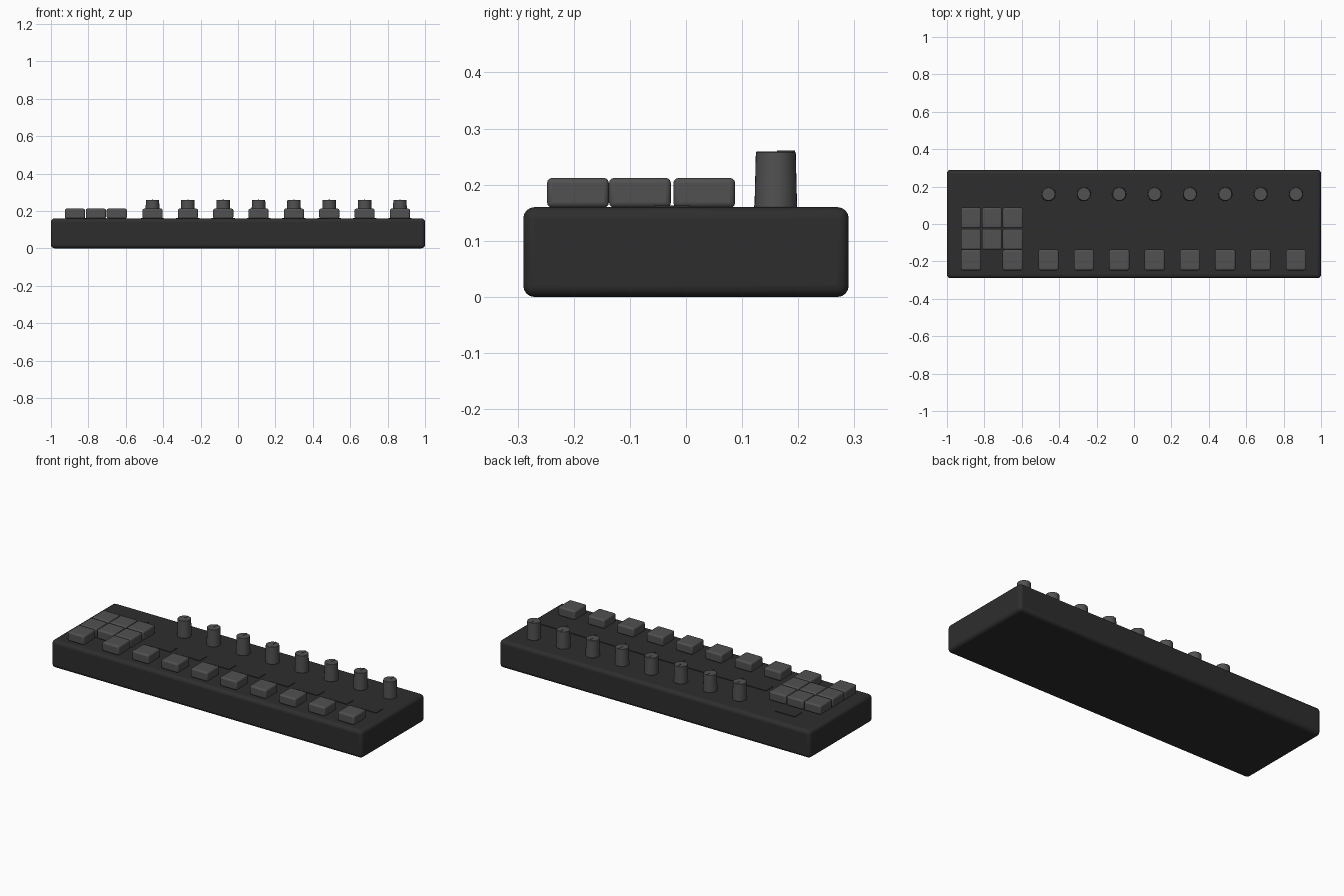
import bpy, bmesh, math

if "Cube" in bpy.data.objects:
    bpy.data.objects.remove(bpy.data.objects["Cube"])


def material(name, v):
    m = bpy.data.materials.new(name)
    m.diffuse_color = (v, v, v, 1)
    m.use_nodes = True
    m.node_tree.nodes["Principled BSDF"].inputs["Base Color"].default_value = m.diffuse_color
    return m


CASE = material("charcoal", 0.027)
CAP = material("dark grey", 0.082)


def finish(name, bm, mat, loc, bevel=0.0, segments=3):
    me = bpy.data.meshes.new(name)
    bm.to_mesh(me)
    bm.free()
    me.materials.append(mat)
    ob = bpy.data.objects.new(name, me)
    ob.location = loc
    bpy.context.collection.objects.link(ob)
    if bevel:
        mod = ob.modifiers.new("bevel", "BEVEL")
        mod.width = bevel
        mod.segments = segments
        mod.limit_method = "ANGLE"
        mod.angle_limit = math.radians(40)
    bpy.ops.object.select_all(action="DESELECT")
    ob.select_set(True)
    bpy.context.view_layer.objects.active = ob
    bpy.ops.object.shade_smooth_by_angle(angle=math.radians(35))
    return ob


def box(name, size, loc, mat, bevel=0.0, segments=3):
    bm = bmesh.new()
    bmesh.ops.create_cube(bm, size=1)
    bmesh.ops.scale(bm, vec=size, verts=bm.verts)
    return finish(name, bm, mat, loc, bevel, segments)


def knob(name, x, y):
    bm = bmesh.new()
    bmesh.ops.create_cone(bm, cap_ends=True, segments=32,
                          radius1=0.038, radius2=0.0355, depth=0.1)
    finish(name, bm, CAP, (x, y, 0.209), 0.002, 2)
    # pointer line on the knob top
    box(name + "_pointer", (0.006, 0.032, 0.004), (x, y + 0.018, 0.2588), CAP)


# Case
box("case", (2, 0.58, 0.16), (0, 0, 0.08), CASE, 0.02, 4)

# Key grid on the left, with a gap in the middle of the front row
KEY = (0.108, 0.11, 0.053)
for r, y in enumerate((0.0325, -0.082, -0.1925)):
    for c in range(3):
        if (r, c) != (2, 1):
            box(f"grid_key_{r}_{c}", KEY, (-0.872 + 0.112 * c, y, 0.1855), CAP, 0.009)

# Eight channels: knob, label plate and key
for i in range(8):
    x = -0.457 + 0.189 * i
    knob(f"knob_{i}", x, 0.16)
    box(f"channel_plate_{i}", (0.125, 0.064, 0.006), (x, -0.025, 0.160), CASE)
    box(f"channel_key_{i}", KEY, (x, -0.1925, 0.1855), CAP, 0.009)

# Small plate above the key grid
box("corner_plate", (0.128, 0.064, 0.006), (-0.766, 0.153, 0.160), CASE)
